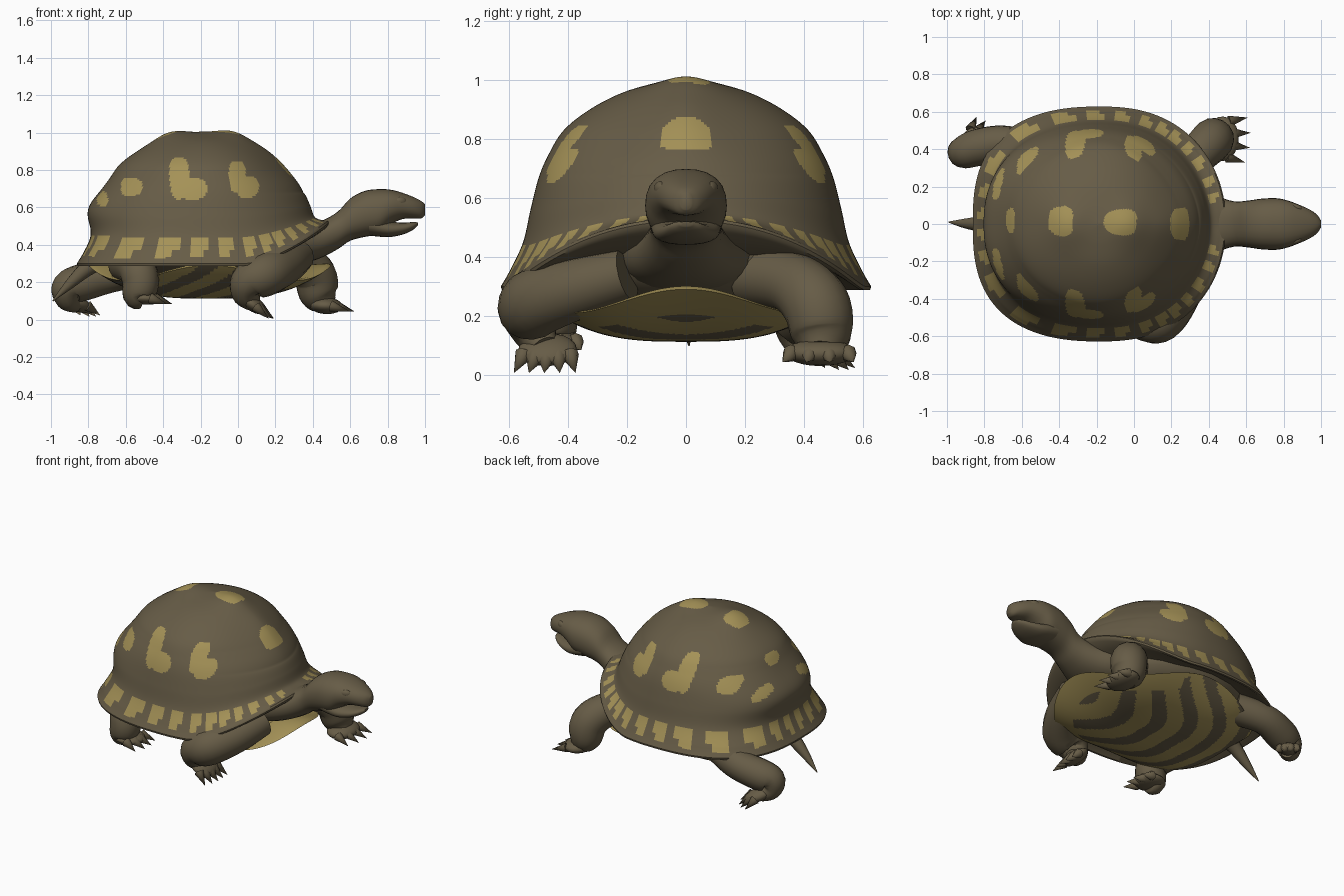
import bpy, bmesh, math
from mathutils import Vector, Matrix

if "Cube" in bpy.data.objects:
    bpy.data.objects.remove(bpy.data.objects["Cube"])


def material(name, rgb):
    m = bpy.data.materials.new(name)
    m.diffuse_color = (*rgb, 1)
    m.use_nodes = True
    m.node_tree.nodes["Principled BSDF"].inputs["Base Color"].default_value = m.diffuse_color
    return m


BROWN = material("olive_brown", (0.134, 0.107, 0.062))
TAN = material("tan_yellow", (0.372, 0.285, 0.095))


def finish(name, bm, angle=50, rule=None):
    """Turn a bmesh into a smooth object; rule(face) -> True paints tan."""
    bmesh.ops.recalc_face_normals(bm, faces=bm.faces)
    if rule:
        for f in bm.faces:
            f.material_index = int(rule(f))
    me = bpy.data.meshes.new(name)
    bm.to_mesh(me)
    bm.free()
    me.materials.append(BROWN)
    me.materials.append(TAN)
    ob = bpy.data.objects.new(name, me)
    bpy.context.collection.objects.link(ob)
    bpy.ops.object.select_all(action='DESELECT')
    ob.select_set(True)
    bpy.context.view_layer.objects.active = ob
    bpy.ops.object.shade_smooth_by_angle(angle=math.radians(angle))


def skin_rings(bm, rings):
    """Bridge rings of points with quads and close both ends."""
    vs = [[bm.verts.new(p) for p in r] for r in rings]
    n = len(vs[0])
    for a, b in zip(vs, vs[1:]):
        for i in range(n):
            j = (i + 1) % n
            bm.faces.new((a[i], a[j], b[j], b[i]))
    bm.faces.new(vs[0])
    bm.faces.new(vs[-1])


def spline(pts, steps):
    """Catmull-Rom through tuples of any length."""
    out = []
    p = [Vector(q) for q in pts]
    for i in range(len(p) - 1):
        a, b, c, d = p[max(i - 1, 0)], p[i], p[i + 1], p[min(i + 2, len(p) - 1)]
        for k in range(steps):
            t = k / steps
            out.append(b + (c - a) * (t / 2) + (a * 2 - b * 5 + c * 4 - d) * (t * t / 2)
                       + (b * 3 - a - c * 3 + d) * (t ** 3 / 2))
    return out + [p[-1]]


def super_r(a, n):
    return (abs(math.cos(a)) ** n + abs(math.sin(a)) ** n) ** (-1 / n)


def loft_x(name, sections, n=24):
    """Upright rounded sections (x, z centre, half width, half height)."""
    bm = bmesh.new()
    ang = [(math.tau * i / n, super_r(math.tau * i / n, 2.3)) for i in range(n)]
    skin_rings(bm, [[(x, w * r * math.cos(a), z + h * r * math.sin(a)) for a, r in ang]
                    for x, z, w, h in spline(sections, 4)])
    finish(name, bm)


def add_tube(bm, pts, n=16):
    """Round limb along points (x, y, z, radius)."""
    q = spline(pts, 5)
    rings, side, old = [], None, None
    for i, p in enumerate(q):
        tan = (q[min(i + 1, len(q) - 1)].to_3d() - q[max(i - 1, 0)].to_3d()).normalized()
        side = tan.orthogonal().normalized() if side is None else old.rotation_difference(tan) @ side
        old = tan
        up = tan.cross(side)
        rings.append([Vector(p[:3]) + p[3] * (side * math.cos(math.tau * k / n) + up * math.sin(math.tau * k / n))
                      for k in range(n)])
    skin_rings(bm, rings)


def add_ball(bm, loc, size, rot=Matrix.Identity(4)):
    bmesh.ops.create_uvsphere(bm, u_segments=20, v_segments=12, radius=1,
                              matrix=Matrix.Translation(loc) @ rot @ Matrix.Diagonal((*size, 1)))


def add_spike(bm, a, b, r):
    rot = (b - a).to_track_quat('Z', 'Y').to_matrix().to_4x4()
    bmesh.ops.create_cone(bm, cap_ends=True, segments=8, radius1=r, radius2=0, depth=(b - a).length,
                          matrix=Matrix.Translation((a + b) / 2) @ rot)


# ---- shell ----
CX, RX, RY, SEG = -0.185, 0.677, 0.628, 288
PROFILE = [(1, .30), (.95, .355), (.88, .45), (.84, .56), (.795, .67), (.74, .75),
           (.66, .83), (.52, .90), (.35, .955), (.18, .985), (.01, 1.0)]
HUMPS = [(-.36, .03), (-.03, .03), (.2, .015)]


def outline(a, s):
    n = 2.4 - 0.25 * math.cos(a)
    n += (1.92 - 0.2 * math.cos(a) - n) * min(max((.95 - s) / .25, 0), 1)   # upper rings are rounder
    r = super_r(a, n)
    return r * math.cos(a) * RX, r * math.sin(a) * RY


def shell_point(a, s, z):
    ox, oy = outline(a, s)
    x, y = CX + ox * s, oy * s
    lift = 0.22 * min(max((CX + ox - 0.03) / 0.46, 0), 1) ** 1.6    # rim arches over the neck
    c = math.cos(a)
    if s > .1:      # fuller back, flatter front slope
        x -= (.055 * math.exp(-((z - .59) / .1) ** 2) if c < 0 else .035 * math.exp(-((z - .84) / .09) ** 2)) * c * c
    z += lift * min(max((s - 0.79) / 0.2, 0), 1)
    for hx, h in HUMPS:
        z += h * math.exp(-((x - hx) / .11) ** 2 - (y / .12) ** 2)
    return (x, y, z)


# spots as (x, y or height, half sizes)
TOP_SPOTS = [(-.66, .02, .025, .065), (-.39, .015, .068, .08), (-.07, .01, .088, .07), (.245, 0, .05, .088)]
SIDE_SPOTS = [(-.725, .645, .03, .038), (-.57, .71, .058, .05), (-.315, .76, .052, .112),
              (-.24, .70, .072, .06), (-.005, .765, .045, .085), (.05, .71, .06, .06)]
# rim marks as (angle, half width) in degrees, mirrored
RIM_MARKS = [(13, 2.2), (21, 2.8), (31.5, 3), (40.5, 2.8), (48.5, 2.8), (56, 2.8), (65, 3.2), (77.5, 4.2),
             (91.5, 4.8), (108.5, 6), (128, 6.2), (149.5, 6.2), (164, 3.5), (175, 3)]


def in_spot(u, v, spot):
    du, dv = (u - spot[0]) / spot[2], (v - spot[1]) / spot[3]
    wob = 1 + 0.12 * math.sin(3 * math.atan2(dv, du) + spot[0] * 20)
    return abs(du) ** 2.6 + abs(dv) ** 2.6 < wob


def shell_rule(f):
    c = f.calc_center_median()
    if f.normal.z < 0:
        return False
    a, s = math.atan2(c.y, c.x - CX), 0.92
    for _ in range(5):
        s = math.hypot(c.x - CX, c.y) / math.hypot(*outline(a, s))
    if s > 0.885 and (c.z < .45 or c.x > 0):
        deg = abs(math.degrees(a))
        for mid, w in RIM_MARKS:
            cut = .7 * w if s > .935 else 0        # marks narrow toward the edge
            if s < .967 and mid - w + cut < deg < mid + w:
                return True
        return False
    if abs(c.y) < 0.13:
        return any(in_spot(c.x, c.y, t) for t in TOP_SPOTS)
    return any(in_spot(c.x, c.z, t) for t in SIDE_SPOTS)


levels = [(.6, .37), (.9, .33), (.975, .288), (.995, .288)] + [tuple(v) for v in spline(PROFILE, 10)]
bm = bmesh.new()
skin_rings(bm, [[shell_point(math.tau * i / SEG, s, z) for i in range(SEG)] for s, z in levels])
finish("shell", bm, 40, shell_rule)

# ---- belly plate with dark stripes ----
PX, PRX, PRY = -0.15, 0.65, 0.54


def plate_rule(f):
    c = f.calc_center_median()
    x, y = c.x - PX, abs(c.y)
    r = math.hypot(x / PRX, y / PRY)
    if f.normal.z > 0.5 or (x > .15 and r > .8):
        return True
    return math.sin(28 * (x - 1.2 * y * y) - .63 + .6 * math.sin(9 * y + 6 * x)) < 0.1


def plate_ring(r, h):
    ring = []
    for i in range(192):
        a = math.tau * i / 192
        z = .112 + h * (.178 - .08 * math.sin(2 * a) ** 2)
        ring.append((PX + PRX * r * math.cos(a), PRY * r * math.sin(a), z))
    return ring


bm = bmesh.new()
rs = [0.02 + 0.98 * k / 60 for k in range(61)]
skin_rings(bm, [plate_ring(r, r ** 3) for r in rs] + [plate_ring(.97, 1.06), plate_ring(.7, 1.0)])
finish("belly_plate", bm, 50, plate_rule)

# ---- soft body between shell and plate ----
bm = bmesh.new()
add_ball(bm, (-.2, 0, .39), (.56, .53, .2))
finish("body", bm)

# ---- neck, head and jaw ----
loft_x("neck_and_head", [(.1, .39, .25, .12), (.3, .405, .215, .115), (.43, .425, .155, .1), (.53, .475, .122, .1),
                         (.6, .535, .124, .113), (.68, .566, .135, .123), (.76, .578, .138, .12),
                         (.82, .602, .126, .092), (.88, .608, .104, .07), (.94, .598, .077, .057),
                         (.98, .588, .048, .046), (1.0, .588, .018, .028)])
loft_x("lower_jaw", [(.7, .51, .12, .06), (.8, .485, .112, .044), (.88, .487, .086, .032),
                     (.935, .501, .055, .021), (.962, .512, .02, .008)])
bm = bmesh.new()
for sy in (-1, 1):
    add_ball(bm, (.87, sy * .088, .632), (.035, .018, .024), Matrix.Rotation(-sy * .4, 4, 'Z'))
finish("eyes", bm)


# ---- legs: limb path, foot pad and fan of claws ----
def leg(name, path, foot, size, heading, pitch, claws, reach):
    bm = bmesh.new()
    add_tube(bm, path)
    rot = Matrix.Rotation(heading, 4, 'Z') @ Matrix.Rotation(pitch, 4, 'Y')
    add_ball(bm, foot, size, rot)
    for k in range(claws):
        t = 2 * k / (claws - 1) - 1
        base = Vector(foot) + rot.to_3x3() @ Vector((size[0] * (.62 - .25 * t * t), t * size[1] * .8, 0))
        tip = base + rot.to_3x3() @ Vector((reach, t * .025, 0))
        tip.z = max(tip.z - .025, .006)
        add_spike(bm, base, tip, .03)
    finish(name, bm)


leg("front_leg_right", [(.32, -.2, .34, .09), (.25, -.38, .29, .105), (.15, -.51, .245, .118), (.06, -.525, .2, .103),
                        (.04, -.51, .14, .075), (.08, -.48, .09, .05)],
    (.08, -.47, .085), (.08, .1, .04), -.1, .6, 5, .085)
leg("front_leg_left", [(.2, .22, .33, .1), (.33, .36, .31, .105), (.41, .44, .24, .115), (.43, .46, .14, .105),
                       (.46, .46, .08, .07)],
    (.47, .455, .075), (.09, .12, .045), -.05, .05, 4, .1)
leg("rear_leg_right", [(-.6, -.25, .3, .1), (-.54, -.42, .27, .1), (-.52, -.46, .2, .098), (-.53, -.46, .13, .085),
                       (-.5, -.46, .11, .05)],
    (-.5, -.45, .115), (.1, .095, .035), -.05, .05, 4, .09)
leg("rear_leg_left", [(-.5, .36, .28, .1), (-.68, .43, .24, .095), (-.83, .41, .2, .1), (-.91, .385, .17, .088),
                      (-.91, .40, .11, .065), (-.86, .44, .08, .045)],
    (-.86, .45, .085), (.09, .06, .038), .8, .35, 4, .075)

# ---- tail ----
bm = bmesh.new()
add_tube(bm, [(-.7, 0, .34, .06), (-.8, 0, .28, .045), (-.9, .003, .19, .027), (-.99, .01, .1, .003)], 12)
finish("tail", bm)
